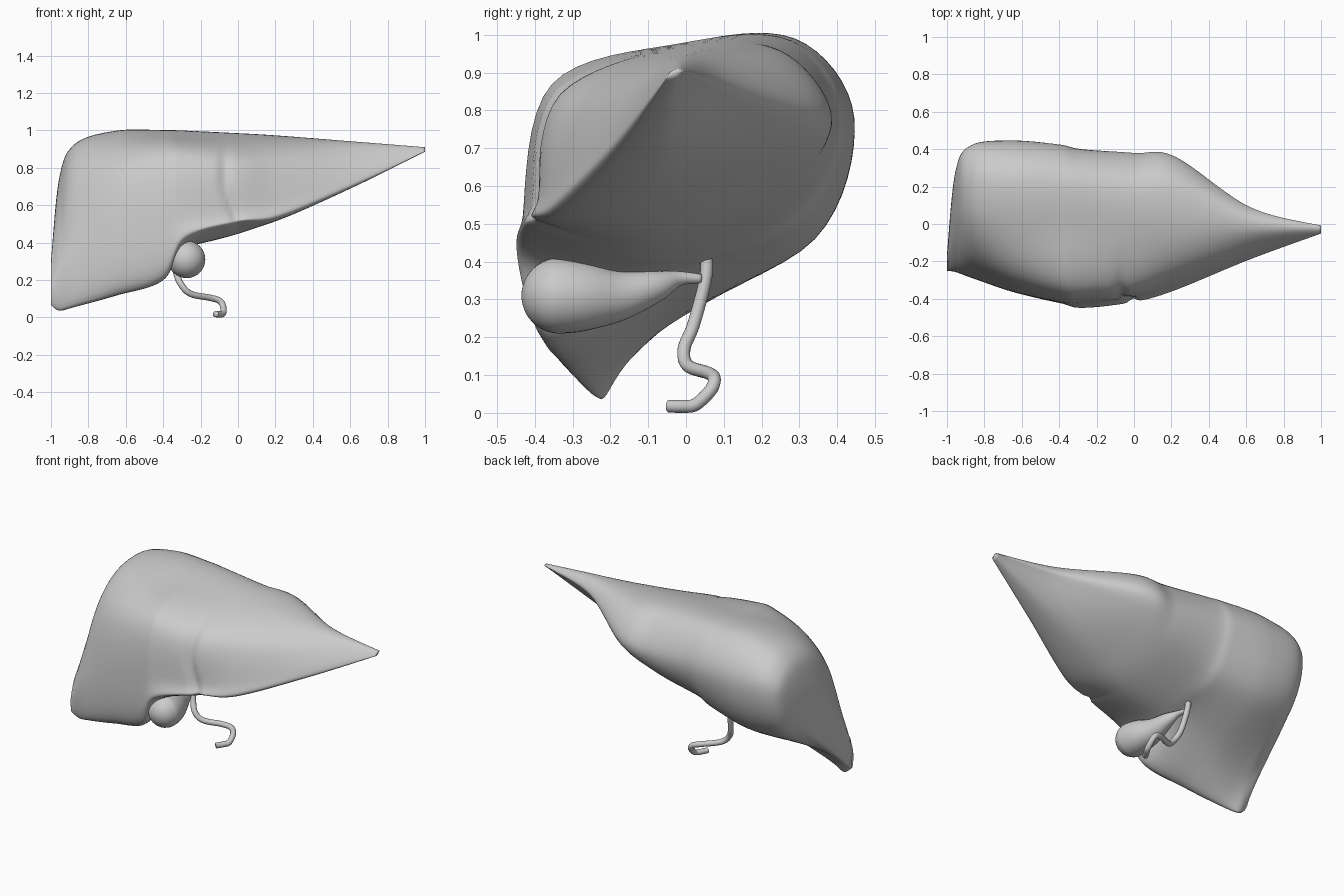
import bpy, bmesh, math
from mathutils import Vector

if "Cube" in bpy.data.objects:
    bpy.data.objects.remove(bpy.data.objects["Cube"])


def spline(p0, p1, p2, p3, t):
    return 0.5 * (2 * p1 + (p2 - p0) * t + (2 * p0 - 5 * p1 + 4 * p2 - p3) * t * t
                  + (3 * p1 - p0 - 3 * p2 + p3) * t ** 3)


def resample(pts, n, closed=False):
    """Smooth curve through the points, n steps per span."""
    m, out = len(pts), []
    for i in range(m if closed else m - 1):
        ids = [(i + k) % m if closed else min(max(i + k, 0), m - 1) for k in (-1, 0, 1, 2)]
        out += [spline(*[pts[j] for j in ids], s / n) for s in range(n)]
    return out if closed else out + [pts[-1]]


def skin(name, rings):
    """Join closed rings into a capped smooth surface."""
    bm = bmesh.new()
    rows = [[bm.verts.new(p) for p in r] for r in rings]
    n = len(rows[0])
    for a, b in zip(rows, rows[1:]):
        for j in range(n):
            bm.faces.new((a[j], a[(j + 1) % n], b[(j + 1) % n], b[j]))
    for row in (rows[0], rows[-1]):
        mid = bm.verts.new(sum((v.co for v in row), Vector()) / n)
        for j in range(n):
            bm.faces.new((row[j], row[(j + 1) % n], mid))
    bmesh.ops.recalc_face_normals(bm, faces=bm.faces)
    me = bpy.data.meshes.new(name)
    bm.to_mesh(me)
    bm.free()
    me.polygons.foreach_set("use_smooth", [True] * len(me.polygons))
    ob = bpy.data.objects.new(name, me)
    bpy.context.collection.objects.link(ob)
    return ob


def tube(name, path, n=8, sides=16):
    """Round tube along (x, y, z, radius) points."""
    pts = resample([Vector(p) for p in path], n)
    rings, up = [], Vector((1, 0, 0))
    for i, p in enumerate(pts):
        d = (pts[min(i + 1, len(pts) - 1)] - pts[max(i - 1, 0)]).to_3d().normalized()
        up = (up - d * up.dot(d)).normalized()
        side = d.cross(up)
        rings.append([p.to_3d() + max(p[3], 0.001) * (up * math.cos(a) + side * math.sin(a))
                      for a in (2 * math.pi * k / sides for k in range(sides))])
    return skin(name, rings)


# Liver: (y, z) sections ordered front edge, front, shoulder, top, back top, back, lower back, underside
stations = [-1.0, -0.955, -0.87, -0.65, -0.4, -0.28, 0.0, 0.22, 0.62]
sections = [
    [(-.24, .07), (-.25, .15), (-.23, .23), (-.21, .28), (-.18, .30), (-.16, .26), (-.17, .18), (-.20, .09)],
    [(-.23, .04), (-.25, .28), (-.13, .54), (.02, .70), (.18, .75), (.28, .68), (.20, .46), (-.13, .16)],
    [(-.26, .06), (-.28, .34), (-.18, .70), (.02, .89), (.28, .92), (.42, .77), (.32, .47), (-.10, .20)],
    [(-.315, .12), (-.36, .42), (-.28, .80), (-.02, .96), (.29, .985), (.445, .78), (.34, .46), (-.05, .27)],
    [(-.365, .20), (-.42, .48), (-.345, .86), (-.02, .975), (.28, .985), (.425, .78), (.31, .50), (-.03, .36)],
    [(-.415, .41), (-.43, .53), (-.355, .865), (-.02, .975), (.27, .98), (.40, .77), (.28, .53), (-.08, .38)],
    [(-.39, .50), (-.395, .57), (-.33, .84), (-.03, .965), (.24, .965), (.38, .77), (.27, .59), (-.09, .45)],
    [(-.33, .53), (-.335, .61), (-.25, .84), (-.03, .955), (.23, .955), (.36, .80), (.25, .68), (-.08, .54)],
    [(-.175, .70), (-.18, .75), (-.12, .86), (-.04, .93), (.04, .935), (.09, .88), (.06, .83), (-.05, .72)],
]
rings = [[Vector((x, y, z)) for y, z in s] for x, s in zip(stations, sections)]
# The thin left end is the last section shrunk to a small tip
rings.append([Vector((1.0, -.03 + .15 * (p.y + .05), .90 + .1 * (p.z - .84))) for p in rings[-1]])
columns = [resample(list(c), 14) for c in zip(*rings)]
body = [resample(list(r), 8, True) for r in zip(*columns)]

# Ligament groove between the two lobes, deepest at the lower front edge
for ring in body:
    for p in ring:
        line = -.07 + .07 * max(0, min(1, (.7 - p.z) / .2))
        front = max(0, min(1, (-.1 - p.y) / .25))
        p.y += .02 * front * math.exp(-((p.x - line) / .025) ** 2)
skin("liver", body)

# Gallbladder: round end tapering back to its neck
ball = Vector((-.275, -.335, .31))
sac = [(ball.x, ball.y - .1 * math.cos(a), ball.z, .1 * math.sin(a))
       for a in (math.radians(d) for d in (0, 12, 30, 50, 70, 90))]
sac += [(-.28, -.27, .308, .092), (-.295, -.18, .31, .068), (-.31, -.08, .335, .042),
        (-.33, -.02, .355, .02), (-.34, .04, .355, .012)]
tube("gallbladder", sac, 5, 32)

# Bile duct hanging from the underside
duct = [(-.36, .035, .46), (-.35, .055, .38), (-.33, .022, .24), (-.30, -.005, .17),
        (-.25, .005, .125), (-.15, .06, .105), (-.10, .075, .09), (-.08, .065, .06),
        (-.08, .025, .022), (-.10, -.01, .017), (-.12, -.045, .018)]
tube("bile_duct", [(*p, .017) for p in duct])
